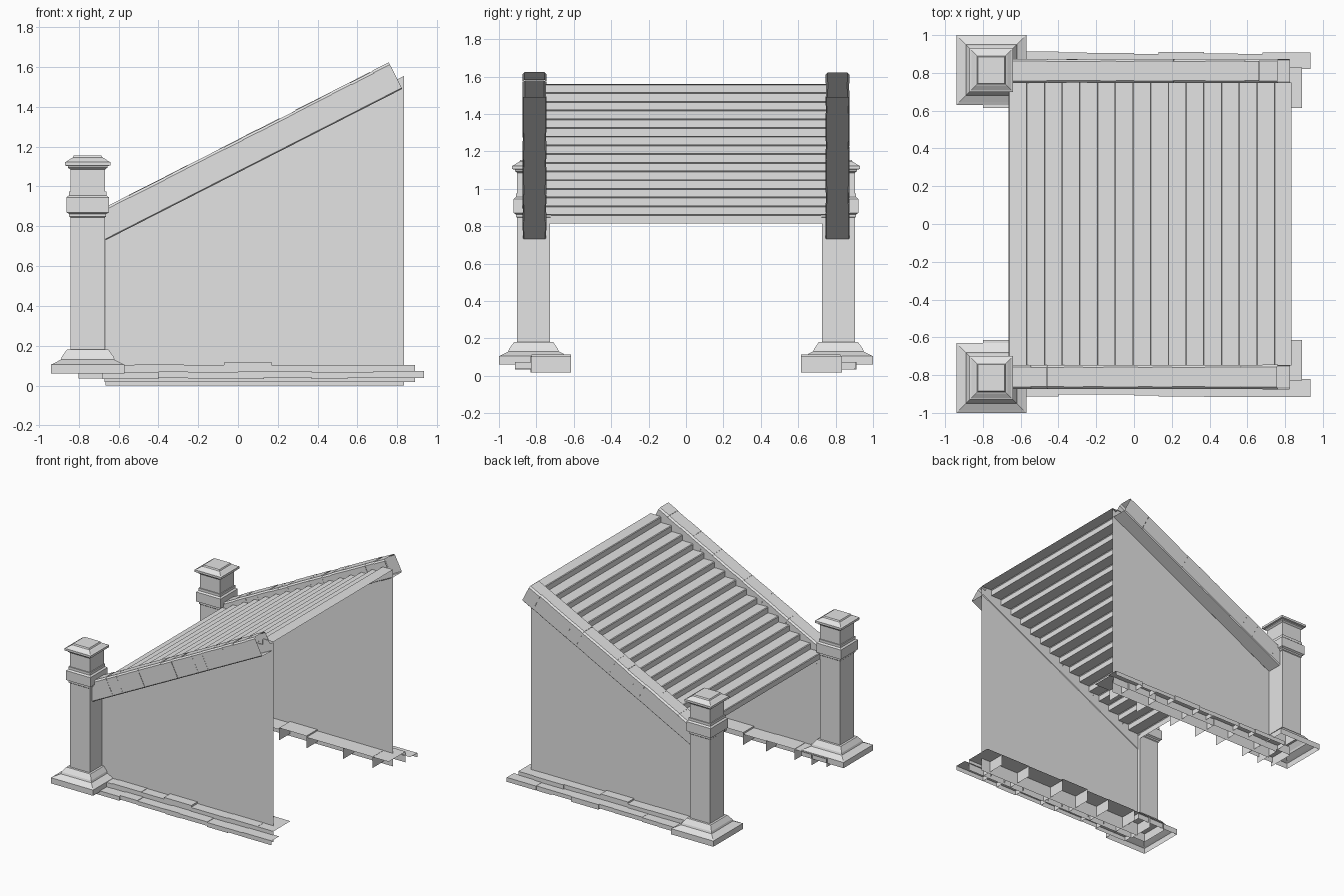
import bpy, bmesh, math, random
from mathutils import Matrix, Vector

random.seed(4)
if "Cube" in bpy.data.objects:
    bpy.data.objects.remove(bpy.data.objects["Cube"])

GREY = (0.77, 0.77, 0.77, 1)
stone = bpy.data.materials.new("plain grey stone")
stone.diffuse_color = GREY
stone.use_nodes = True
stone.node_tree.nodes["Principled BSDF"].inputs["Base Color"].default_value = GREY

# Main layout
X0, X1 = -0.665, 0.835      # stair run
Z0, Z1 = 0.815, 1.56        # stair rise
STEPS = 16
WALL_Y = 0.75
COPING_Y = 0.81
PILLAR_X, PILLAR_Y = -0.755, 0.815


def finish(name, bm):
    mesh = bpy.data.meshes.new(name)
    bm.to_mesh(mesh)
    bm.free()
    mesh.materials.append(stone)
    obj = bpy.data.objects.new(name, mesh)
    bpy.context.collection.objects.link(obj)
    return obj


def add_box(bm, lo, hi, drop):
    """Box between two corners, leaving out faces whose normal is in drop."""
    lo, hi = Vector(lo), Vector(hi)
    size = hi - lo
    mat = Matrix.Translation((lo + hi) / 2) @ Matrix.Diagonal((*size, 1))
    verts = bmesh.ops.create_cube(bm, size=1, matrix=mat)["verts"]
    faces = {f for v in verts for f in v.link_faces}
    for f in faces:
        f.normal_update()
    gone = [f for f in faces if any(f.normal.dot(Vector(d)) > 0.9 for d in drop)]
    bmesh.ops.delete(bm, geom=gone, context="FACES")


def bridge(bm, a, b):
    """Quads between two closed rings of vertices."""
    for i in range(len(a)):
        j = (i + 1) % len(a)
        bm.faces.new((a[i], a[j], b[j], b[i]))


# Square pillar lofted from (half width, height) steps, open underneath
PILLAR = [(0.185, 0.06), (0.185, 0.105), (0.17, 0.112), (0.135, 0.13),
          (0.13, 0.145), (0.105, 0.18), (0.0875, 0.18), (0.0875, 0.845),
          (0.093, 0.85), (0.093, 0.862), (0.107, 0.87), (0.107, 0.945),
          (0.095, 0.955), (0.095, 0.975), (0.0875, 0.975), (0.0875, 1.085),
          (0.1, 1.095), (0.1, 1.103), (0.115, 1.105), (0.115, 1.122),
          (0.105, 1.126), (0.085, 1.14), (0.075, 1.145), (0.07, 1.155)]


def pillar(name, y):
    bm = bmesh.new()
    rings = []
    for h, z in PILLAR:
        rings.append([bm.verts.new((PILLAR_X + sx * h, y + sy * h, z))
                      for sx, sy in ((-1, -1), (1, -1), (1, 1), (-1, 1))])
    for a, b in zip(rings, rings[1:]):
        bridge(bm, a, b)
    bm.faces.new(rings[-1])
    finish(name, bm)


# Thin side wall with a sloping top
def wall(name, y):
    bm = bmesh.new()
    pts = [(X0, 0), (X1, 0), (X1, Z1 - 0.005), (X0, Z0)]
    bm.faces.new([bm.verts.new((x, y, z)) for x, z in pts])
    finish(name, bm)


# Close-set coping stones along the slope, chamfered lengthwise, open at the top end
def coping(name, y):
    slope = math.atan2(0.76, 1.49)
    length, thick, half, cut = 1.673, 0.15, 0.065, 0.012
    count = 16
    joints = [length * (i + random.uniform(-0.15, 0.15)) / count for i in range(count + 1)]
    joints[0], joints[-1] = 0, length
    bm = bmesh.new()
    for k, ends in enumerate(zip(joints, joints[1:])):
        w = half - random.uniform(0, 0.003)
        t = thick - random.uniform(0, 0.004)
        section = [(-w, cut / 2), (-w + cut / 2, 0), (w - cut / 2, 0), (w, cut / 2),
                   (w, t - cut), (w - cut, t), (-w + cut, t), (-w, t - cut)]
        a, b = [[bm.verts.new((x, p, q)) for p, q in section] for x in ends]
        bridge(bm, a, b)
        if k == 0:
            bm.faces.new(a)
    bmesh.ops.recalc_face_normals(bm, faces=bm.faces[:])
    bm.transform(Matrix.Translation((X0, y, 0.73)) @ Matrix.Rotation(-slope, 4, "Y"))
    finish(name, bm)


# Row of hollow blocks, open inward, below and at the far end
def block_row(name, side, joints, inner, outer, low, high, jitter):
    bm = bmesh.new()
    for i, (a, b) in enumerate(zip(joints, joints[1:])):
        drop = [(0, -side, 0), (0, 0, -1)]
        if b == joints[-1]:
            drop.append((1, 0, 0))
        ys = sorted((side * inner, side * (outer + random.uniform(-jitter, jitter))))
        add_box(bm, (a, ys[0], low(i)), (b, ys[1], high(i)), drop)
    finish(name, bm)


# Folded sheet of risers and treads with slightly chamfered nosings
def stairs():
    bm = bmesh.new()
    run, rise = (X1 - X0) / STEPS, (Z1 - Z0) / STEPS
    nose = 0.005
    profile = [(X0, Z0)]
    for i in range(STEPS):
        x, z = X0 + i * run, Z0 + (i + 1) * rise
        profile += [(x, z - nose), (x + nose, z), (x + run, z)]
    pairs = [[bm.verts.new((x, y, z)) for y in (-WALL_Y, WALL_Y)] for x, z in profile]
    for a, b in zip(pairs, pairs[1:]):
        bm.faces.new((a[0], b[0], b[1], a[1]))
    finish("stairs", bm)


FOOTING_JOINTS = [-0.8, -0.67, -0.52, -0.27, -0.07, 0.17, 0.49, 0.75, 0.89]
LEDGE_JOINTS = [-0.68, -0.4, -0.25, 0.0, 0.13, 0.37, 0.55, 0.68, 0.935]

stairs()
for side, label in ((-1, "front"), (1, "back")):
    pillar(label + "_pillar", side * PILLAR_Y)
    wall(label + "_wall", side * WALL_Y)
    coping(label + "_coping", side * COPING_Y)
    # Footing blocks pass under the wall, the first one sits higher
    block_row(label + "_footing", side, FOOTING_JOINTS, 0.615, 0.83,
              lambda i: 0.035 if i == 0 else 0.017,
              lambda i: 0.115 if i == 4 else 0.1 + random.uniform(0, 0.005), 0.006)
    # Projecting middle course along the outside
    block_row(label + "_ledge", side, LEDGE_JOINTS, 0.82, 0.908,
              lambda i: 0.037 + random.uniform(-0.004, 0.004),
              lambda i: 0.07 + random.uniform(-0.004, 0.004), 0.008)
